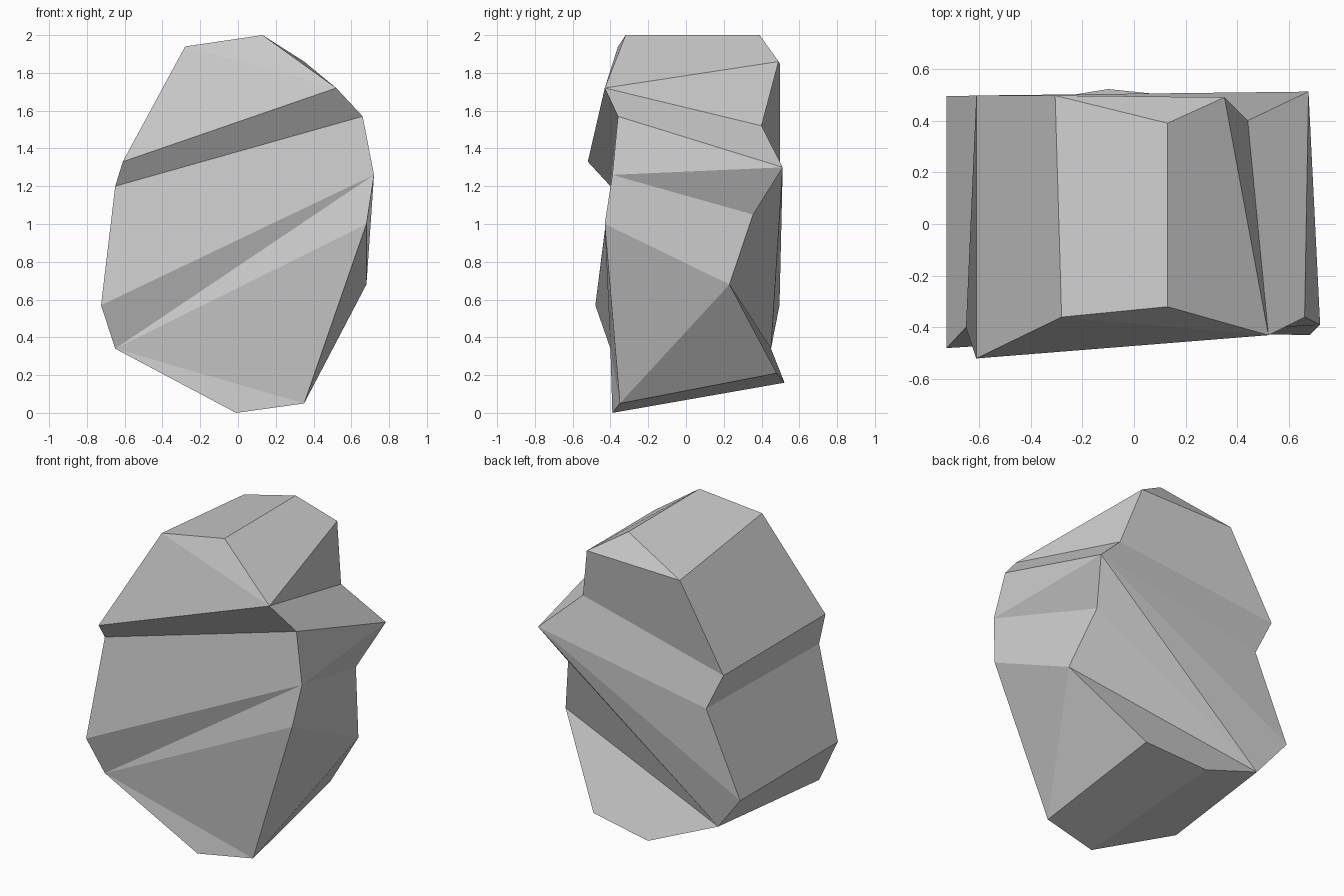
import bpy, bmesh

if "Cube" in bpy.data.objects:
    bpy.data.objects.remove(bpy.data.objects["Cube"])

# Outlines of the rock, clockwise from the upper left, as seen from the front
front = [(-.28, -.36, 1.94), (.13, -.32, 2), (.52, -.43, 1.72), (.66, -.36, 1.57),
         (.72, -.39, 1.26), (.68, -.43, 1), (.35, -.35, .05), (-.01, -.39, 0),
         (-.65, -.40, .34), (-.725, -.48, .57), (-.65, -.40, 1.2), (-.61, -.52, 1.33)]
back = [(-.305, .497, 1.85), (.13, .39, 2), (.35, .49, 1.86), (.44, .40, 1.52),
        (.675, .512, 1.3), (.575, .355, 1.05), (.68, .23, .68), (.31, .48, .21),
        (-.10, .522, .16), (-.54, .45, .34), (-.725, .495, .57), (-.49, .498, 1.09),
        (-.61, .497, 1.33)]

bm = bmesh.new()
f = [bm.verts.new(p) for p in front]
b = [bm.verts.new(p) for p in back]


def facets(ring, groups):
    for g in groups:
        bm.faces.new([ring[i] for i in g])


# Creased front and back faces
facets(f, [(0, 1, 2), (0, 2, 11), (11, 2, 3, 10), (10, 3, 4, 9), (9, 4, 8),
           (4, 5, 8), (5, 6, 8), (6, 7, 8)])
facets(b, [(0, 1, 2), (0, 2, 3, 12), (12, 3, 4, 11), (11, 4, 10), (10, 4, 9),
           (4, 5, 9), (5, 6, 9), (6, 7, 9), (7, 8, 9)])

# Side band: one extra facet where the back ring has an extra point
bm.faces.new((f[2], b[2], b[3]))
for i in range(12):
    j = (i + 1) % 12
    bi = i + (i >= 2)
    bj = j + (j > 2)
    if i == 1:
        bj = 2
    if i == 5:
        # twisted lower right side is split along its front-low diagonal
        bm.faces.new((f[i], f[j], b[bi]))
        bm.faces.new((f[j], b[bj], b[bi]))
    elif i == 3:
        bm.faces.new((f[i], f[j], b[bi]))
        bm.faces.new((f[j], b[bj], b[bi]))
    else:
        bm.faces.new((f[i], f[j], b[bj], b[bi]))

bmesh.ops.recalc_face_normals(bm, faces=bm.faces)
mesh = bpy.data.meshes.new("rock")
bm.to_mesh(mesh)
bm.free()
rock = bpy.data.objects.new("rock", mesh)
bpy.context.collection.objects.link(rock)
